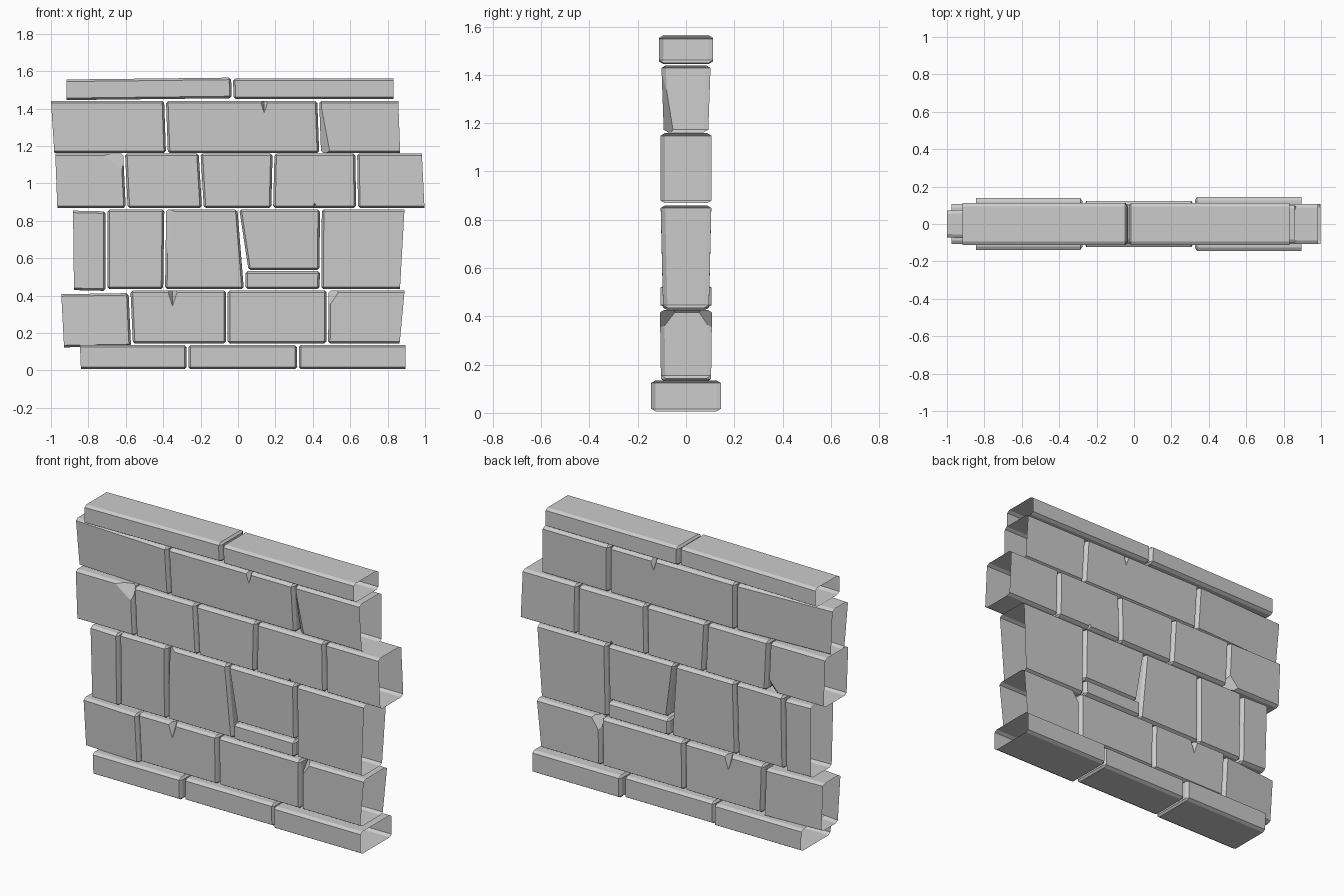
import bpy, bmesh
from mathutils import Vector

if "Cube" in bpy.data.objects:
    bpy.data.objects.remove(bpy.data.objects["Cube"])

GAP = 0.005     # half the mortar gap between stones
BEVEL = 0.011
SQUASH = 0.6    # depth is squashed while bevelling so chamfers run deeper than wide


def new_object(name, bm):
    mesh = bpy.data.meshes.new(name)
    bmesh.ops.recalc_face_normals(bm, faces=bm.faces)
    bm.to_mesh(mesh)
    bm.free()
    ob = bpy.data.objects.new(name, mesh)
    bpy.context.collection.objects.link(ob)
    return ob


def chip_corner(bm, corner, dx, dy, dz):
    """Slice one corner off along a sloping plane."""
    c = Vector(corner)
    n = Vector((-1 / dx, -1 / dy, -1 / dz)).normalized()
    res = bmesh.ops.bisect_plane(bm, geom=bm.verts[:] + bm.edges[:] + bm.faces[:],
                                 plane_co=c + Vector((dx, 0, 0)), plane_no=n, clear_outer=True)
    edges = [e for e in res['geom_cut'] if isinstance(e, bmesh.types.BMEdge)]
    if len(edges) > 2:
        bmesh.ops.contextual_create(bm, geom=edges)


# single stones that differ: broken corners, lifted left/right sides, depth, narrow left ends
chips = {
    "lower_stone_4": [((0, 1, 0), (.06, .07, .09)), ((0, 1, 1), (.06, .06, .09))],
    "middle_stone_3": [((0, 1, 0), (.05, .03, .36))],
    "upper_stone_1": [((1, 1, 0), (.12, .04, .09)), ((1, 0, 1), (.08, .06, .09))],
    "top_stone_3": [((0, 0, 0), (.06, .05, .26))],
}
lift = {"lower_stone_1": (-.02, -.014), "middle_stone_1": (-.006, -.01), "cap_stone_1": (-.005, .005)}
deeper = {"base_stone_2": -.014, "base_stone_3": .006}
pinch = {"lower_stone_1": .028, "top_stone_1": .03}


def stone(name, bottom, top, z0, z1, y_half, taper, open_side=0):
    """Chamfered block between two bottom and two top x values."""
    bm = bmesh.new()
    y_half += deeper.get(name, 0)
    lz, rz = lift.get(name, (0, 0))
    p = pinch.get(name, 0)
    outline = [(bottom[0], z0 + lz, y_half - taper - p), (bottom[1], z0 + rz, y_half - taper),
               (top[1], z1 + rz, y_half), (top[0], z1 + lz, y_half - p)]
    front = [bm.verts.new((x, -h * SQUASH, z)) for x, z, h in outline]
    back = [bm.verts.new((x, h * SQUASH, z)) for x, z, h in outline]
    bm.faces.new(front)
    bm.faces.new(back[::-1])
    for i in range(4):
        j = (i + 1) % 4
        # the outer ends of the wall are left open
        if (open_side, i) not in ((1, 1), (-1, 3)):
            bm.faces.new((front[j], front[i], back[i], back[j]))
    bmesh.ops.recalc_face_normals(bm, faces=bm.faces)
    inner = [e for e in bm.edges if len(e.link_faces) == 2]
    bmesh.ops.bevel(bm, geom=inner, offset=BEVEL, segments=1, affect='EDGES', clamp_overlap=True)
    bmesh.ops.scale(bm, vec=(1, 1 / SQUASH, 1), verts=bm.verts)
    for (right, up, rear), (dx, dy, dz) in chips.get(name, ()):
        # which corner (right?, top?, back?) and how far the break reaches
        corner = ((top if up else bottom)[right], y_half if rear else -y_half, z1 if up else z0)
        chip_corner(bm, corner, -dx if right else dx, -dy if rear else dy, -dz if up else dz)
    return new_object(name, bm)


def notch(ob, x, z, y, width, height):
    """Cut a pointed nick into the front or back face of a stone."""
    s = -1 if y < 0 else 1
    up = -1 if height > 0 else 1
    o, z0 = y + s * 0.02, z + up * 0.02
    bm = bmesh.new()
    v = [bm.verts.new(p) for p in ((x - width, o, z0), (x + width, o, z0),
                                   (x, o, z + height), (x, y - s * 0.05, z0))]
    for f in ((0, 1, 2), (0, 1, 3), (1, 2, 3), (2, 0, 3)):
        bm.faces.new([v[i] for i in f])
    cutter = new_object("notch_cutter", bm)
    cutter.hide_render = True
    mod = ob.modifiers.new("notch", 'BOOLEAN')
    mod.operation, mod.object, mod.solver = 'DIFFERENCE', cutter, 'EXACT'
    dg = bpy.context.evaluated_depsgraph_get()
    mesh = bpy.data.meshes.new_from_object(ob.evaluated_get(dg))
    ob.modifiers.clear()
    ob.data = mesh
    bpy.data.objects.remove(cutter)


def course(name, z0, z1, y_half, taper, bottom, top):
    """A row of stones, split at joints given along its bottom and top edges."""
    last = len(bottom) - 2
    for i in range(last + 1):
        left, right = (0 if i == 0 else GAP), (0 if i == last else GAP)
        b = (bottom[i] + left, bottom[i + 1] - right)
        t = (top[i] + left, top[i + 1] - right)
        side = -1 if i == 0 else 1 if i == last else 0
        label = f"{name}_{i + 1}"
        if label == "middle_stone_4":
            # this stone sits on a thin filler
            stone("filler_stone", b, (b[0], t[1]), z0, .53, y_half, 0)
            stone(label, (b[0] + .015, b[1]), t, .537, z1, y_half, taper)
        else:
            stone(label, b, t, z0, z1, y_half, taper, side)


course("base_stone", .006, .135, .138, 0, (-.84, -.27, .322, .895), (-.845, -.27, .32, .895))
course("lower_stone", .143, .427, .108, .004, (-.93, -.567, -.06, .477, .864), (-.945, -.58, -.06, .479, .891))
course("middle_stone", .435, .86, .105, .01, (-.877, -.704, -.395, .036, .441, .866),
       (-.882, -.703, -.389, .002, .443, .89))
course("upper_stone", .869, 1.159, .106, 0, (-.966, -.595, -.188, .183, .637, .997),
       (-.977, -.609, -.205, .19, .632, .983))
course("top_stone", 1.162, 1.44, .102, .01, (-.982, -.38, .439, .867), (-1, -.39, .429, .857))
course("cap_stone", 1.45, 1.56, .112, 0, (-.916, -.028, .831), (-.916, -.032, .831))

# nicks on both faces of three inner stones
for label, x, z, w, h in (("lower_stone_2", -.35, .427, .045, -.12),
                          ("top_stone_2", .14, 1.44, .04, -.11),
                          ("upper_stone_4", .41, .869, .03, .045)):
    for y in (-.105, .105):
        notch(bpy.data.objects[label], x, z, y, w, h)
